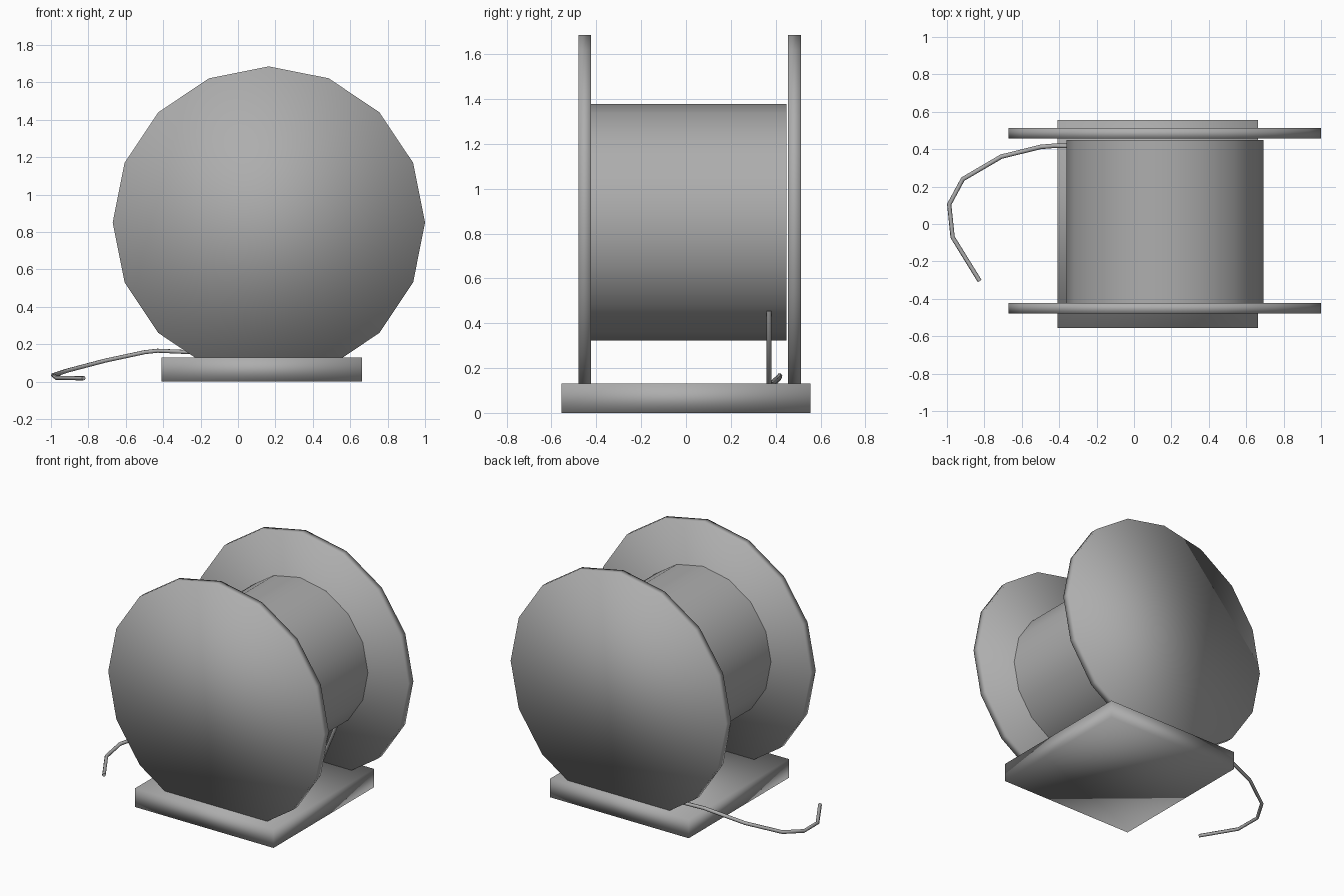
import bpy
from math import pi

if "Cube" in bpy.data.objects:
    bpy.data.objects.remove(bpy.data.objects["Cube"])

CX, CZ = 0.165, 0.85  # spool axis

grey = bpy.data.materials.new("dark_grey")
grey.diffuse_color = (0.42, 0.42, 0.42, 1)
grey.use_nodes = True
grey.node_tree.nodes["Principled BSDF"].inputs["Base Color"].default_value = grey.diffuse_color


def finish(name):
    ob = bpy.context.object
    ob.name = name
    bpy.ops.object.transform_apply(location=False, rotation=True, scale=True)
    bpy.ops.object.shade_smooth()
    ob.data.materials.append(grey)
    return ob


def disc(name, radius, y0, y1, fill='NGON'):
    """16-sided cylinder lying along y."""
    bpy.ops.mesh.primitive_cylinder_add(
        vertices=16, radius=radius, depth=y1 - y0, end_fill_type=fill,
        location=(CX, (y0 + y1) / 2, CZ), rotation=(pi / 2, 0, 0))
    return finish(name)


# Base block
bpy.ops.mesh.primitive_cube_add(size=1, location=(0.127, 0, 0.065))
bpy.context.object.scale = (1.073, 1.11, 0.13)
finish("base")

# Spool flanges and the open-ended wound drum between them
disc("front_flange", 0.835, -0.479, -0.423)
disc("back_flange", 0.835, 0.456, 0.512)
disc("cable_drum", 0.527, -0.423, 0.449, 'NOTHING')

# Loose cable: leaves the drum, crosses the base and curls onto the floor
path = [
    (0.50, 0.37, 0.455), (0.37, 0.37, 0.13), (0.20, 0.385, 0.128),
    (-0.20, 0.415, 0.155), (-0.43, 0.418, 0.165), (-0.50, 0.412, 0.157),
    (-0.71, 0.36, 0.112), (-0.915, 0.24, 0.058), (-0.988, 0.105, 0.034),
    (-0.97, -0.07, 0.020), (-0.825, -0.305, 0.018),
]
curve = bpy.data.curves.new("loose_cable", 'CURVE')
curve.dimensions = '3D'
curve.bevel_depth = 0.012
curve.bevel_resolution = 1
curve.use_fill_caps = True
curve.materials.append(grey)
spline = curve.splines.new('POLY')
spline.points.add(len(path) - 1)
for p, co in zip(spline.points, path):
    p.co = (*co, 1)
spline.use_smooth = True
cable = bpy.data.objects.new("loose_cable", curve)
bpy.context.collection.objects.link(cable)
